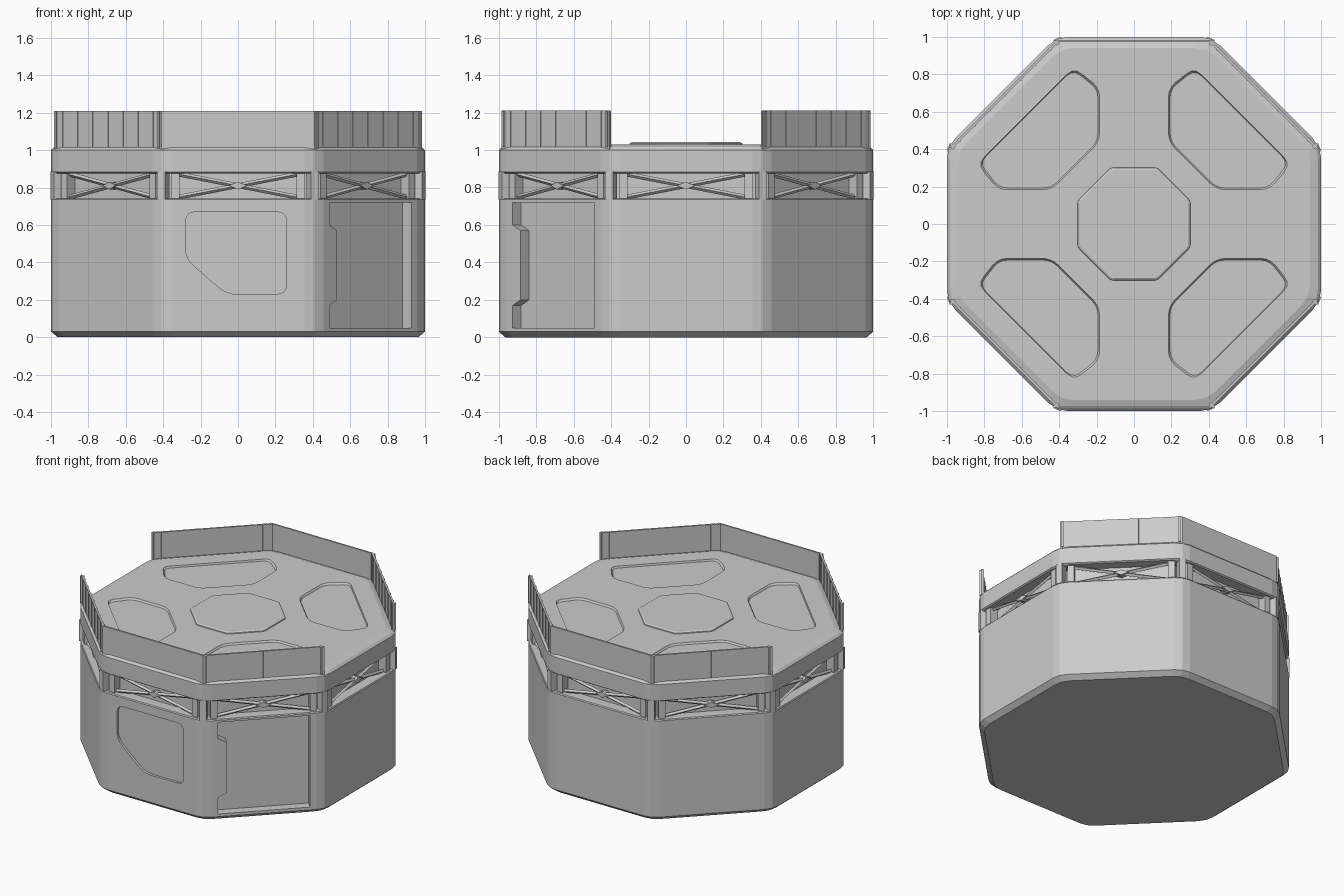
import bpy, bmesh, math
from mathutils import Matrix, Vector

if "Cube" in bpy.data.objects:
    bpy.data.objects.remove(bpy.data.objects["Cube"])

T8 = math.tan(math.pi / 8)


def rot(deg):
    return Matrix.Rotation(math.radians(deg), 4, 'Z')


def finish(bm, name):
    bmesh.ops.recalc_face_normals(bm, faces=bm.faces)
    me = bpy.data.meshes.new(name)
    bm.to_mesh(me)
    bm.free()
    ob = bpy.data.objects.new(name, me)
    bpy.context.collection.objects.link(ob)
    return ob


def rounded(pts, r, seg=2):
    """Round every corner of a 2D polygon with a quadratic arc."""
    out = []
    for i, p in enumerate(pts):
        p = Vector(p)
        a = p + (Vector(pts[i - 1]) - p).normalized() * r
        b = p + (Vector(pts[(i + 1) % len(pts)]) - p).normalized() * r
        for k in range(seg + 1):
            t = k / seg
            out.append(a * (1 - t) ** 2 + p * 2 * t * (1 - t) + b * t * t)
    return out


def octagon(apothem, r=0.06):
    R = apothem / math.cos(math.pi / 8)
    pts = [(R * math.cos(math.pi / 8 + i * math.pi / 4),
            R * math.sin(math.pi / 8 + i * math.pi / 4)) for i in range(8)]
    return rounded(pts, r)


def loft(bm, rings, m=Matrix()):
    """Capped skin through rings of 3D points."""
    rv = [[bm.verts.new(m @ Vector(p)) for p in ring] for ring in rings]
    n = len(rv[0])
    for a, b in zip(rv, rv[1:]):
        for i in range(n):
            j = (i + 1) % n
            bm.faces.new((a[i], a[j], b[j], b[i]))
    bm.faces.new(rv[0][::-1])
    bm.faces.new(rv[-1])


def oct_solid(name, profile, r=0.06):
    bm = bmesh.new()
    loft(bm, [[(p.x, p.y, z) for p in octagon(a, r)] for a, z in profile])
    return finish(bm, name)


def box(bm, centre, size, m=Matrix(), local=Matrix()):
    s = Matrix.Diagonal((*size, 1))
    bmesh.ops.create_cube(bm, size=1, matrix=m @ Matrix.Translation(centre) @ local @ s)


def cut(ob, bm):
    """Subtract bm from ob and bake the result."""
    cutter = finish(bm, "cutter")
    cutter.hide_render = True
    mod = ob.modifiers.new("cut", 'BOOLEAN')
    mod.object, mod.operation, mod.solver = cutter, 'DIFFERENCE', 'EXACT'
    dg = bpy.context.evaluated_depsgraph_get()
    me = bpy.data.meshes.new_from_object(ob.evaluated_get(dg))
    ob.modifiers.clear()
    ob.data = me
    bpy.data.objects.remove(cutter)


# main body with chamfered foot
body = oct_solid("body", [(0.965, 0), (1.0, 0.03), (1.0, 0.735), (0.995, 0.742)])

# window recess on the front face
win = rounded([(-0.28, 0.67), (0.26, 0.67), (0.26, 0.23), (-0.06, 0.23), (-0.28, 0.42)], 0.055, 4)
bm = bmesh.new()
loft(bm, [[(p.x, y, p.y) for p in win] for y in (-1.05, -0.982)])
cut(body, bm)

# notched doorway on the front right face
door = [(-0.31, 0.05), (0.31, 0.05), (0.31, 0.72), (-0.31, 0.72),
        (-0.31, 0.60), (-0.25, 0.57), (-0.25, 0.20), (-0.31, 0.17)]
bm = bmesh.new()
loft(bm, [[(x, y, z) for x, z in door] for y in (-1.05, -0.935)], rot(45))
cut(body, bm)

# core seen between body and deck
oct_solid("core", [(0.92, 0.73), (0.92, 0.89)])

# roof deck
deck = oct_solid("roof_deck", [(0.99, 0.875), (1.0, 0.882), (1.0, 1.0), (0.985, 1.015), (0.94, 1.03)])

# four shallow recessed panels in the deck
panel = [(0.18, -0.44), (0.44, -0.18), (0.73, -0.18), (0.84, -0.32), (0.32, -0.84), (0.18, -0.73)]
mid = Vector((0.49, -0.49))
bm = bmesh.new()
for k in range(4):
    rings = []
    for scale, z in ((1.03, 1.05), (0.96, 1.017)):
        rings.append([((mid + (p - mid) * scale).x, (mid + (p - mid) * scale).y, z)
                      for p in rounded(panel, 0.05, 3)])
    loft(bm, rings, rot(90 * k))
cut(deck, bm)

# raised hub in the middle of the deck
oct_solid("deck_hub", [(0.305, 1.02), (0.3, 1.036), (0.29, 1.042)], 0.015)

# corner posts
bm = bmesh.new()
for k in range(8):
    for x in (-0.335, 0.335):
        box(bm, (x, -0.95, 0.81), (0.045, 0.06, 0.15), rot(45 * k))
    R = 0.965 / math.cos(math.pi / 8)
    box(bm, (0, -R, 0.81), (0.045, 0.06, 0.15), rot(45 * k + 22.5))
finish(bm, "corner_posts")

# crossed braces with a diamond boss at the crossing
bm = bmesh.new()
ang = math.atan2(0.12, 0.62)
for k in range(8):
    for s in (-1, 1):
        turn = Matrix.Rotation(s * ang, 4, 'Y') @ Matrix.Rotation(math.radians(45), 4, 'X')
        box(bm, (0, -0.955, 0.81), (0.64, 0.018, 0.018), rot(45 * k), turn)
    boss = [(-0.05, 0.81), (0, 0.79), (0.05, 0.81), (0, 0.83)]
    loft(bm, [[(x, y, z) for x, z in boss] for y in (-0.975, -0.93)], rot(45 * k))
finish(bm, "cross_braces")

# parapet walls on the front, back and the four diagonal faces
bm = bmesh.new()
half = 0.985 * T8
for k in (0, 1, 3, 4, 5, 7):
    a_in = 0.972
    plan = [(-half, -0.985), (half, -0.985), (a_in * T8, -a_in), (-a_in * T8, -a_in)]
    loft(bm, [[(x, y, z) for x, y in plan] for z in (1.0, 1.21)], rot(45 * k))
finish(bm, "parapet_walls")

# thin upright ribs on the diagonal walls
bm = bmesh.new()
for k in (1, 3, 5, 7):
    for i in range(-3, 4):
        box(bm, (i * 0.114, -0.9785, 1.112), (0.008, 0.02, 0.194), rot(45 * k))
    for x in (-0.39, 0.39):
        box(bm, (x, -0.98, 1.112), (0.014, 0.03, 0.194), rot(45 * k))
finish(bm, "parapet_ribs")
